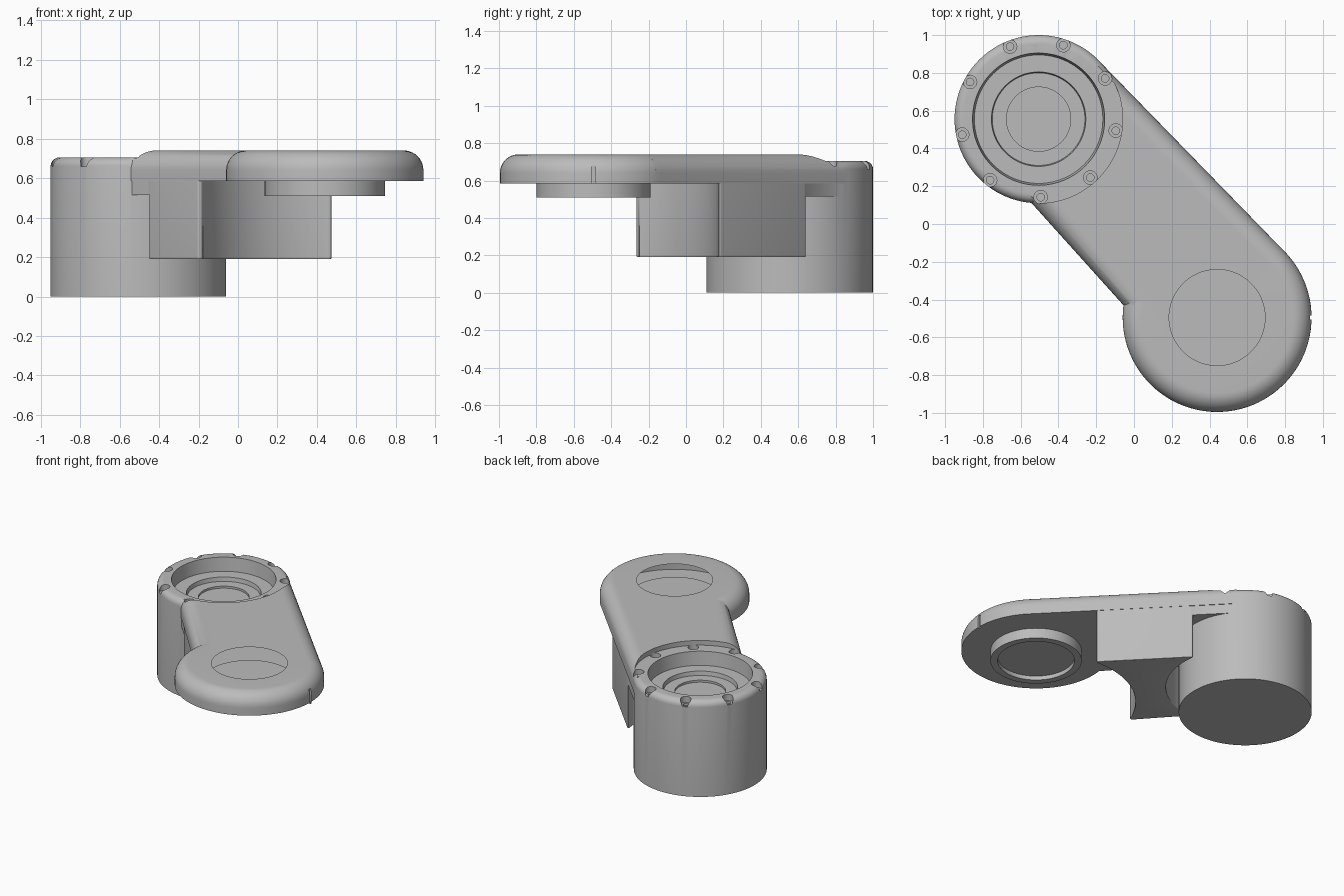
import bpy, bmesh, math
from math import cos, sin, pi, radians
from mathutils import Vector

if "Cube" in bpy.data.objects:
    bpy.data.objects.remove(bpy.data.objects["Cube"])

grey = bpy.data.materials.new("plain_grey")
grey.use_nodes = True
colour = (0.5, 0.5, 0.5, 1)
grey.diffuse_color = colour
grey.node_tree.nodes["Principled BSDF"].inputs["Base Color"].default_value = colour

HUB = Vector((-0.505, 0.555))     # centre of the tall hub
PAD = Vector((0.44, -0.495))      # centre of the flat round pad
HUB_R, PAD_R = 0.445, 0.5
SPAN = (PAD - HUB).length
ALONG = (PAD - HUB).normalized()
ACROSS = Vector((-ALONG.y, ALONG.x))
LEFT = -0.325                     # offset of the short straight edge


def make(name, bm):
    bmesh.ops.recalc_face_normals(bm, faces=bm.faces)
    mesh = bpy.data.meshes.new(name)
    bm.to_mesh(mesh)
    bm.free()
    mesh.materials.append(grey)
    ob = bpy.data.objects.new(name, mesh)
    bpy.context.collection.objects.link(ob)
    return ob


def arc(centre, r, a0, a1, n):
    return [(centre[0] + r * cos(a0 + (a1 - a0) * i / n),
             centre[1] + r * sin(a0 + (a1 - a0) * i / n)) for i in range(n + 1)]


def lathe(name, centre, profile, steps=96):
    """Revolve an (r, z) profile that begins and ends on the axis."""
    bm = bmesh.new()
    vs = [bm.verts.new((centre[0] + r, centre[1], z)) for r, z in profile]
    es = [bm.edges.new(pair) for pair in zip(vs, vs[1:])]
    bmesh.ops.spin(bm, geom=vs + es, cent=(*centre, 0), axis=(0, 0, 1),
                   angle=2 * pi, steps=steps)
    bmesh.ops.remove_doubles(bm, verts=bm.verts, dist=1e-5)
    return make(name, bm)


def slab(name, outline, z0, z1):
    """Extrude an outline given as (distance along arm, offset across)."""
    bm = bmesh.new()
    vs = [bm.verts.new((*(HUB + ALONG * t + ACROSS * n), z0)) for t, n in outline]
    face = bm.faces.new(vs)
    top = bmesh.ops.extrude_face_region(bm, geom=[face])["geom"]
    bmesh.ops.translate(bm, vec=(0, 0, z1 - z0),
                        verts=[v for v in top if isinstance(v, bmesh.types.BMVert)])
    return make(name, bm)


def bevel(ob, width, segments, rule):
    bm = bmesh.new()
    bm.from_mesh(ob.data)
    bm.normal_update()
    bmesh.ops.bevel(bm, geom=[e for e in bm.edges if rule(e)], offset=width,
                    segments=segments, profile=0.5, affect="EDGES", clamp_overlap=True)
    bm.to_mesh(ob.data)
    bm.free()


def boolean(ob, other, operation):
    mod = ob.modifiers.new(operation.lower(), "BOOLEAN")
    mod.operation, mod.object, mod.solver = operation, other, "EXACT"
    bpy.context.view_layer.objects.active = ob
    bpy.ops.object.modifier_apply(modifier=mod.name)
    bpy.data.objects.remove(other)


def edge_offset(t):
    """Offset of the long straight edge, tangent to hub and pad."""
    return HUB_R + (PAD_R - HUB_R) * t / SPAN


# Tall hub with rounded rim
body = lathe("arm_body", HUB, [(0, 0), (HUB_R, 0)]
             + arc((0.4, 0.66), 0.045, 0, pi / 2, 6) + [(0, 0.705)])

# Round pad with rounded rim, and the ring under it
pad = lathe("pad", PAD, [(0, 0.585), (PAD_R, 0.585)]
            + arc((0.4, 0.64), 0.1, 0, pi / 2, 10) + [(0, 0.74)])
ring = lathe("pad_ring", PAD, [(0, 0.51), (0.305, 0.51), (0.305, 0.62), (0, 0.62)])

# Arm plate with rounded long top edges
plate = slab("arm_plate", [(0, LEFT), (SPAN, LEFT), (SPAN, PAD_R), (0, HUB_R)], 0.585, 0.74)
bevel(plate, 0.1, 10, lambda e: min(v.co.z for v in e.verts) > 0.73
      and abs((e.verts[0].co - e.verts[1].co).normalized().xy.dot(ALONG)) > 0.9)

# Thicker collar beside the hub
collar = slab("collar", [(0, LEFT + 0.004), (0.6, LEFT + 0.004),
                         (0.6, edge_offset(0.6) - 0.004), (0, HUB_R - 0.004)], 0.515, 0.62)

# Hanging block, hollowed around the hub and around the pad
GAP_HUB, GAP_PAD, low = 0.53, 0.665, LEFT + 0.002
hub_hi, pad_hi = edge_offset(0.28) - 0.002, edge_offset(0.94) - 0.002
back = arc((0, 0), GAP_HUB, math.asin(hub_hi / GAP_HUB), math.asin(low / GAP_HUB), 28)
front = arc((SPAN, 0), GAP_PAD, pi - math.asin(low / GAP_PAD),
            pi - math.asin(pad_hi / GAP_PAD), 28)
block = slab("hanging_block", back + front, 0.19, 0.62)


def sharp_corner(e):
    upright = abs(e.verts[0].co.z - e.verts[1].co.z) > 0.1
    return upright and e.calc_face_angle(0) > radians(25)


bevel(block, 0.045, 5, sharp_corner)
bevel(block, 0.04, 5, lambda e: max(v.co.z for v in e.verts) < 0.2)

for part in (plate, collar, block, pad, ring):
    boolean(body, part, "UNION")

# Stepped well in the hub, also trimming the plate above the rim
well = lathe("well_cutter", HUB, [(0, 0.56), (0.17, 0.56), (0.17, 0.575), (0.245, 0.575),
                                  (0.25, 0.605), (0.34, 0.605), (0.35, 0.705),
                                  (HUB_R, 0.705), (HUB_R, 0.9), (0, 0.9)])
boolean(body, well, "DIFFERENCE")

# Nine counterbored screw holes around the rim
for i in range(9):
    a = radians(31.5 + 40 * i)
    spot = HUB + 0.413 * Vector((cos(a), sin(a)))
    hole = lathe("screw_cutter", spot, [(0, 0.645), (0.02, 0.645), (0.02, 0.66),
                                        (0.036, 0.66), (0.036, 0.712), (0, 0.712)], 20)
    boolean(body, hole, "DIFFERENCE")

# Shallow dishes above and below the pad
dish = lathe("dish_cutter", PAD, [(0, 0.71), (0.25, 0.71), (0.262, 0.8), (0, 0.8)])
boolean(body, dish, "DIFFERENCE")
under = lathe("under_cutter", PAD, [(0, 0.4), (0.257, 0.4), (0.257, 0.54), (0, 0.54)])
boolean(body, under, "DIFFERENCE")

# Small index notch on the pad edge
bm = bmesh.new()
bmesh.ops.create_cube(bm, size=1)
bmesh.ops.scale(bm, vec=(0.04, 0.02, 0.12), verts=bm.verts)
bmesh.ops.translate(bm, vec=(PAD.x + PAD_R + 0.005, PAD.y, 0.62), verts=bm.verts)
boolean(body, make("notch_cutter", bm), "DIFFERENCE")

# Smooth shading with crisp edges
bpy.ops.object.select_all(action="DESELECT")
body.select_set(True)
bpy.context.view_layer.objects.active = body
bpy.ops.object.shade_smooth_by_angle(angle=radians(30))
